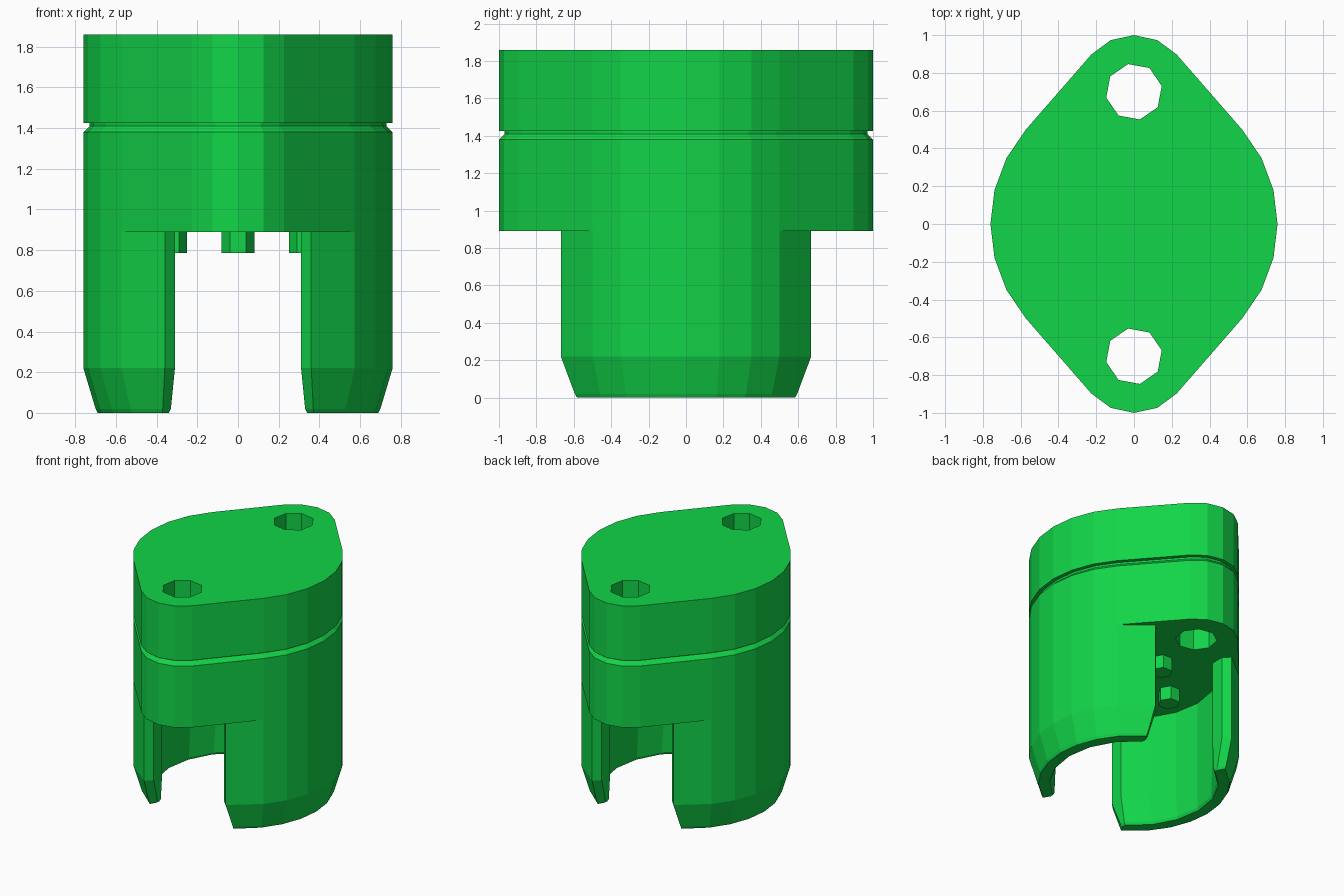
import bpy, bmesh
from math import sin, cos, sqrt, radians, acos, degrees

if "Cube" in bpy.data.objects:
    bpy.data.objects.remove(bpy.data.objects["Cube"])

mat = bpy.data.materials.new("green_plastic")
mat.diffuse_color = (0.006, 0.66, 0.065, 1)
mat.use_nodes = True
mat.node_tree.nodes["Principled BSDF"].inputs["Base Color"].default_value = mat.diffuse_color


def loft(name, rings, cap_top=True):
    """Skin a stack of (outline, z) rings into a solid."""
    bm = bmesh.new()
    rows = [[bm.verts.new((x, y, z)) for x, y in pts] for pts, z in rings]
    n = len(rows[0])
    for lo, hi in zip(rows, rows[1:]):
        for i in range(n):
            j = (i + 1) % n
            bm.faces.new((lo[i], lo[j], hi[j], hi[i]))
    bm.faces.new(rows[0][::-1])
    if cap_top:
        bm.faces.new(rows[-1])
    bmesh.ops.recalc_face_normals(bm, faces=bm.faces)
    me = bpy.data.meshes.new(name)
    bm.to_mesh(me)
    bm.free()
    ob = bpy.data.objects.new(name, me)
    me.materials.append(mat)
    bpy.context.collection.objects.link(ob)
    return ob


def arc(cx, cy, r, angles):
    return [(cx + r * cos(radians(a)), cy + r * sin(radians(a))) for a in angles]


def steps(a, b, n):
    return [a + (b - a) * i / n for i in range(n + 1)]


TANGENT = 41          # where the straight flanks leave the round middle
RADIUS, TIP, HOLE_Y = 0.76, 0.30, 0.70


def flange_outline(inset=0.0):
    T = TANGENT
    return (arc(0, 0, RADIUS - inset, steps(-T, T, 6))
            + arc(0, HOLE_Y, TIP - inset, steps(T, 180 - T, 4))
            + arc(0, 0, RADIUS - inset, steps(180 - T, 180 + T, 6))
            + arc(0, -HOLE_Y, TIP - inset, steps(180 + T, 360 - T, 4)))


# Flange body with the shallow groove
full, thin = flange_outline(), flange_outline(0.03)
body = loft("flange_body", [(full, 0.89), (full, 1.38), (thin, 1.41),
                            (thin, 1.425), (full, 1.425), (full, 1.86)])

# Bolt holes
for s in (-1, 1):
    cutter = loft("hole_cutter", [(arc(0, s * HOLE_Y, 0.15, [12 + 45 * k for k in range(8)]), z)
                                  for z in (0.5, 2.2)])
    cutter.hide_render = True
    mod = body.modifiers.new("bolt_hole", "BOOLEAN")
    mod.object = cutter
    mod.operation = "DIFFERENCE"
    mod.solver = "EXACT"
    bpy.context.view_layer.objects.active = body
    bpy.ops.object.modifier_apply(modifier=mod.name)
    bpy.data.objects.remove(cutter)


def leg_outline(side, ro, ri, x_in, x_corner):
    """Curved wall section with chamfered outer corners."""
    end_o = degrees(acos(x_corner / ro))
    end_i = degrees(acos(x_in / ri))
    y_cham = sqrt(ro * ro - x_corner ** 2) - 0.05
    pts = arc(0, 0, ro, [-end_o] + steps(-TANGENT, TANGENT, 6) + [end_o])
    pts.append((x_in, y_cham))
    pts += arc(0, 0, ri, steps(end_i, -end_i, 6))
    pts.append((x_in, -y_cham))
    return [(side * x, y) for x, y in pts]


# Two curved legs, tapered at the foot
for side, label in ((-1, "left"), (1, "right")):
    foot = leg_outline(side, 0.69, 0.61, 0.34, 0.37)
    rim = leg_outline(side, 0.70, 0.60, 0.33, 0.37)
    wall = leg_outline(side, RADIUS, 0.60, 0.31, 0.36)
    loft(label + "_leg", [(foot, 0), (rim, 0.02), (wall, 0.22), (wall, 0.89)], cap_top=False)

# Four small pegs under the flange
for x, y in ((0.33, 0), (-0.33, 0), (0, 0.31), (0, -0.31)):
    hexagon = [60 * k for k in range(6)]
    loft("peg", [(arc(x, y, 0.08, hexagon), 0.785), (arc(x, y, 0.08, hexagon), 0.89)],
         cap_top=False)
